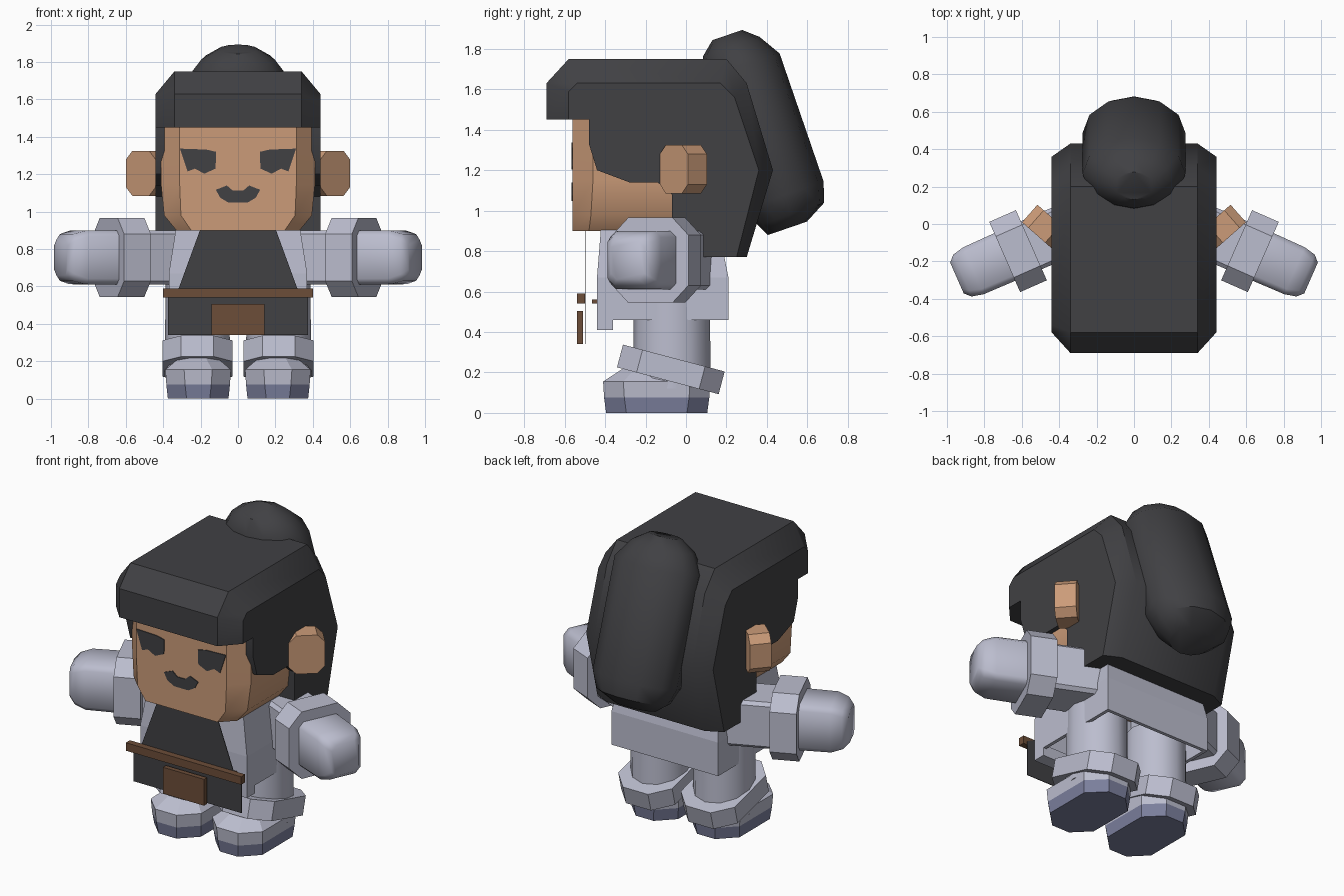
import bpy, bmesh, math
from mathutils import Vector, Matrix

if "Cube" in bpy.data.objects:
    bpy.data.objects.remove(bpy.data.objects["Cube"])


def material(name, rgb):
    m = bpy.data.materials.new(name)
    m.diffuse_color = (*rgb, 1)
    m.use_nodes = True
    m.node_tree.nodes["Principled BSDF"].inputs["Base Color"].default_value = m.diffuse_color
    return m


DARK = material("charcoal", (0.052, 0.052, 0.057))
SKIN = material("skin", (0.60, 0.33, 0.19))
CLOTH = material("pale grey cloth", (0.50, 0.51, 0.62))
SOLE = material("blue grey sole", (0.20, 0.215, 0.34))
BROWN = material("brown leather", (0.15, 0.075, 0.04))


def finish(name, bm, mat, smooth=None):
    bmesh.ops.recalc_face_normals(bm, faces=bm.faces[:])
    me = bpy.data.meshes.new(name)
    bm.to_mesh(me)
    bm.free()
    me.materials.append(mat)
    ob = bpy.data.objects.new(name, me)
    bpy.context.collection.objects.link(ob)
    if smooth:
        me.shade_smooth()
        me.set_sharp_from_angle(angle=math.radians(smooth))
    return ob


def loft(name, rings, mat, smooth=None, caps=(True, True)):
    """Skin a list of equal-length point rings."""
    bm = bmesh.new()
    vs = [[bm.verts.new(p) for p in r] for r in rings]
    n = len(vs[0])
    for a, b in zip(vs, vs[1:]):
        for i in range(n):
            bm.faces.new((a[i], a[(i + 1) % n], b[(i + 1) % n], b[i]))
    if caps[0]:
        bm.faces.new(vs[0])
    if caps[1]:
        bm.faces.new(vs[-1])
    return finish(name, bm, mat, smooth)


def octagon(hx, hy, c):
    """Chamfered rectangle outline."""
    return [(hx, hy - c), (hx - c, hy), (c - hx, hy), (-hx, hy - c),
            (-hx, c - hy), (c - hx, -hy), (hx - c, -hy), (hx, c - hy)]


def ring(cx, cy, z, hx, hy, c):
    return [Vector((cx + x, cy + y, z)) for x, y in octagon(hx, hy, c)]


def box(name, lo, hi, mat):
    x0, y0, z0 = lo
    x1, y1, z1 = hi
    flat = [(x0, y0), (x1, y0), (x1, y1), (x0, y1)]
    return loft(name, [[(x, y, z) for x, y in flat] for z in (z0, z1)], mat)


def plate(name, pts, y, mat, thick=0.006):
    return loft(name, [[(x, yy, z) for x, z in pts] for yy in (y, y + thick)], mat)


# Head: chamfered block narrowing at the jaw
loft("head", [ring(0, -0.18, 0.90, 0.33, 0.38, 0.08),
              ring(0, -0.18, 0.98, 0.395, 0.38, 0.09),
              ring(0, -0.18, 1.15, 0.412, 0.38, 0.10),
              ring(0, -0.18, 1.55, 0.412, 0.38, 0.10)], SKIN, 35)

# Hair cap: side profile swept across, pulled in at both sides
core = [(-.58, 1.75), (.20, 1.75), (.30, 1.63), (.43, 1.20), (.30, .77), (-.07, .77),
        (-.07, 1.08), (-.14, 1.14), (-.28, 1.14), (-.44, 1.20), (-.48, 1.33),
        (-.48, 1.45), (-.69, 1.45), (-.69, 1.63)]
side = [(-.54, 1.63), (.17, 1.63), (.24, 1.56), (.36, 1.20), (.25, .77), (-.07, .77),
        (-.07, 1.08), (-.14, 1.14), (-.28, 1.14), (-.44, 1.20), (-.48, 1.33),
        (-.48, 1.45), (-.58, 1.45), (-.58, 1.59)]
loft("hair", [[(x, y, z) for y, z in p] for x, p in
              ((-.44, side), (-.34, core), (.34, core), (.44, side))], DARK, 35)

# Ponytail: rounded capsule leaning down the back
axis, out = Vector((0, .325, -.946)), Vector((0, .946, .325))
tail = []
for s, k, c in ((-1.70, .38, .80), (-1.64, .72, .80), (-1.53, 1, .81),
                (-.86, 1, .81), (-.76, .84, .81), (-.70, .5, .77)):
    tail.append([axis * s + out * (c + .205 * k * math.sin(i * math.pi / 6))
                 + Vector((.275 * k * math.cos(i * math.pi / 6), 0, 0)) for i in range(12)])
loft("ponytail", tail, DARK, 40)

# Facial features
mouth = [(-.118, 1.117), (-.06, 1.14), (-.027, 1.112), (.027, 1.112), (.06, 1.14),
         (.118, 1.117), (.096, 1.075), (.05, 1.048), (-.05, 1.048), (-.096, 1.075)]
plate("mouth", mouth, -.565, DARK)
eye = [(.117, 1.32), (.17, 1.332), (.31, 1.337), (.27, 1.215), (.23, 1.23),
       (.18, 1.203), (.12, 1.23)]

# Coat body: open underneath
coat = loft("coat", [[(-a, f, z), (a, f, z), (a, b, z), (-a, b, z)] for a, f, b, z in
                     ((.37, -.44, .21, .46), (.37, -.44, .21, .67), (.33, -.42, .16, .92))],
            CLOTH, caps=(False, True))
mod = coat.modifiers.new("thickness", "SOLIDIFY")
mod.thickness = .03
mod.offset = -1

# Apron panel, belt and pouch
plate("apron", [(-.375, .34), (.375, .34), (.375, .56), (.317, .59), (.20, .91),
                (-.20, .91), (-.317, .59), (-.375, .56)], -.50, DARK, .004)
box("belt", (-.40, -.54, .54), (.40, -.50, .59), BROWN)
box("inner_belt", (-.30, -.465, .54), (.30, -.44, .56), BROWN)
box("pouch", (-.143, -.54, .34), (.143, -.51, .505), BROWN)

for s, tag in ((-1, "left"), (1, "right")):
    plate(tag + "_eye", [(s * x, z) for x, z in eye], -.565, DARK)

    # Ear: octagonal block angled toward the front
    n, t = Vector((.66, -.75, 0)), Vector((.75, .66, 0))
    rings = []
    for d in (0, -.125):
        pts = [Vector((.52, -.06, 1.205)) + n * d + t * u + Vector((0, 0, w))
               for u, w in octagon(.105, .12, .045)]
        rings.append([(s * p.x, p.y, p.z) for p in pts])
    loft(tag + "_ear", rings, SKIN, 35)

    # Arm: sleeve, wide cuff and mitten along one slanted axis
    u, v = Vector((.915, -.403, 0)), Vector((.403, .915, 0))

    def arm(name, sections, smooth=None):
        rs = []
        for d, hv, hz, c in sections:
            pts = [Vector((.62, -.145, .755)) + u * d + v * a + Vector((0, 0, b))
                   for a, b in octagon(hv, hz, c)]
            rs.append([(s * p.x, p.y, p.z) for p in pts])
        return loft(tag + name, rs, CLOTH, smooth)

    arm("_sleeve", [(-.42, .14, .145, .02), (-.05, .14, .145, .02)])
    arm("_cuff", [(-.078, .205, .21, .085), (.078, .205, .21, .085)])
    arm("_hand", [(.0, .14, .145, .03), (.26, .137, .143, .03),
                  (.325, .122, .125, .035), (.357, .09, .095, .03)], 50)

    # Front hem of the coat
    x0, x1 = sorted((s * .12, s * .37))
    box(tag + "_hem", (x0, -.44, .41), (x1, -.36, .48), CLOTH)

    # Leg, tilted ankle cuff, shoe and sole
    cx = s * .217
    loft(tag + "_leg", [[(cx + r * math.cos(i * math.pi / 6),
                          -.07 + 1.1 * r * math.sin(i * math.pi / 6), z) for i in range(12)]
                        for z, r in ((.12, .175), (.62, .17))], CLOTH, 35)
    tilt = Matrix.Rotation(math.radians(-14.8), 4, 'X')
    loft(tag + "_ankle_cuff",
         [[tilt @ p + Vector((cx, -.075, .215)) for p in ring(0, 0, z, .187, .26, .10)]
          for z in (-.058, .058)], CLOTH)
    cx = s * .213
    loft(tag + "_shoe", [ring(cx, -.145, .075, .170, .26, .10),
                         ring(cx, -.145, .155, .175, .265, .10),
                         ring(cx, -.10, .22, .10, .21, .06)], CLOTH)
    loft(tag + "_sole", [ring(cx, -.145, 0, .162, .25, .10),
                         ring(cx, -.145, .075, .170, .26, .10)], SOLE)
